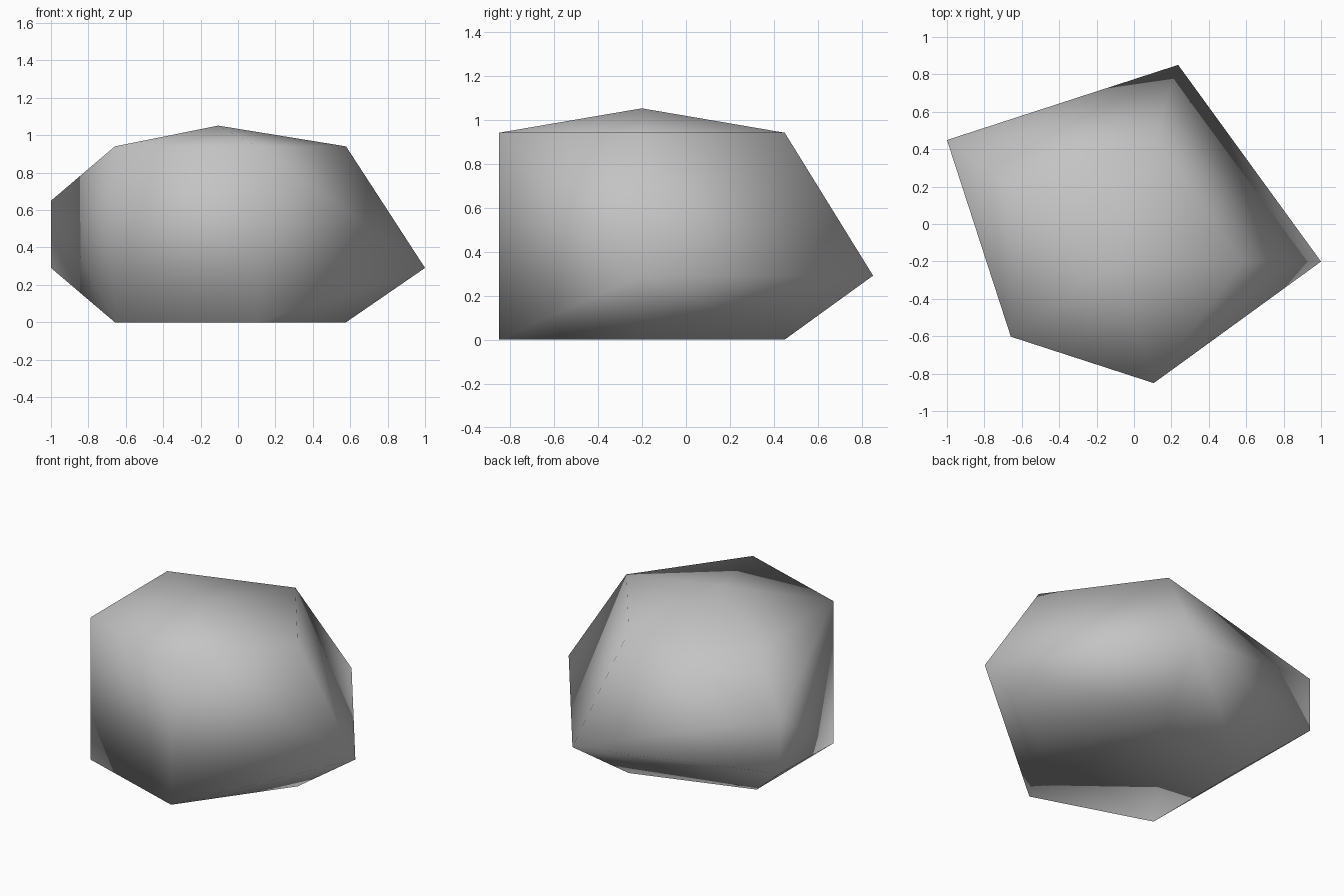
import bpy
import bmesh
from math import sin, cos, pi

cube = bpy.data.objects.get("Cube")
if cube:
    bpy.data.objects.remove(cube, do_unlink=True)

# Plain grey material
grey = bpy.data.materials.new("stone_grey")
grey.use_nodes = True
colour = (0.55, 0.55, 0.55, 1)
grey.diffuse_color = colour
grey.node_tree.nodes["Principled BSDF"].inputs["Base Color"].default_value = colour

# Flattened five-sided ball: rings and spokes are both counted in fifths
RADIUS = 1.1625
SQUASH = 0.5
CENTRE_X, CENTRE_Y = -0.1056, -0.2008
BASE = RADIUS * SQUASH * cos(pi / 5)


def ball_point(ring, spoke):
    tilt, turn = pi * ring / 5, 2 * pi * spoke / 5
    r = RADIUS * sin(tilt)
    return (CENTRE_X + r * cos(turn), CENTRE_Y + r * sin(turn),
            BASE + RADIUS * SQUASH * cos(tilt))


# Spokes kept on each ring; the missing ones are bridged by flat facets
kept = {0: [0], 1: range(5), 2: [2], 3: [0, 1, 2], 4: range(5)}

bm = bmesh.new()
for ring, spokes in kept.items():
    for spoke in spokes:
        bm.verts.new(ball_point(ring, spoke))
bmesh.ops.convex_hull(bm, input=bm.verts[:])
bmesh.ops.dissolve_limit(bm, angle_limit=0.01, verts=bm.verts[:], edges=bm.edges[:])
bmesh.ops.recalc_face_normals(bm, faces=bm.faces[:])
for face in bm.faces:
    face.smooth = True

# Faceted stone body
mesh = bpy.data.meshes.new("faceted_stone")
bm.to_mesh(mesh)
bm.free()
mesh.materials.append(grey)
stone = bpy.data.objects.new("faceted_stone", mesh)
bpy.context.collection.objects.link(stone)
